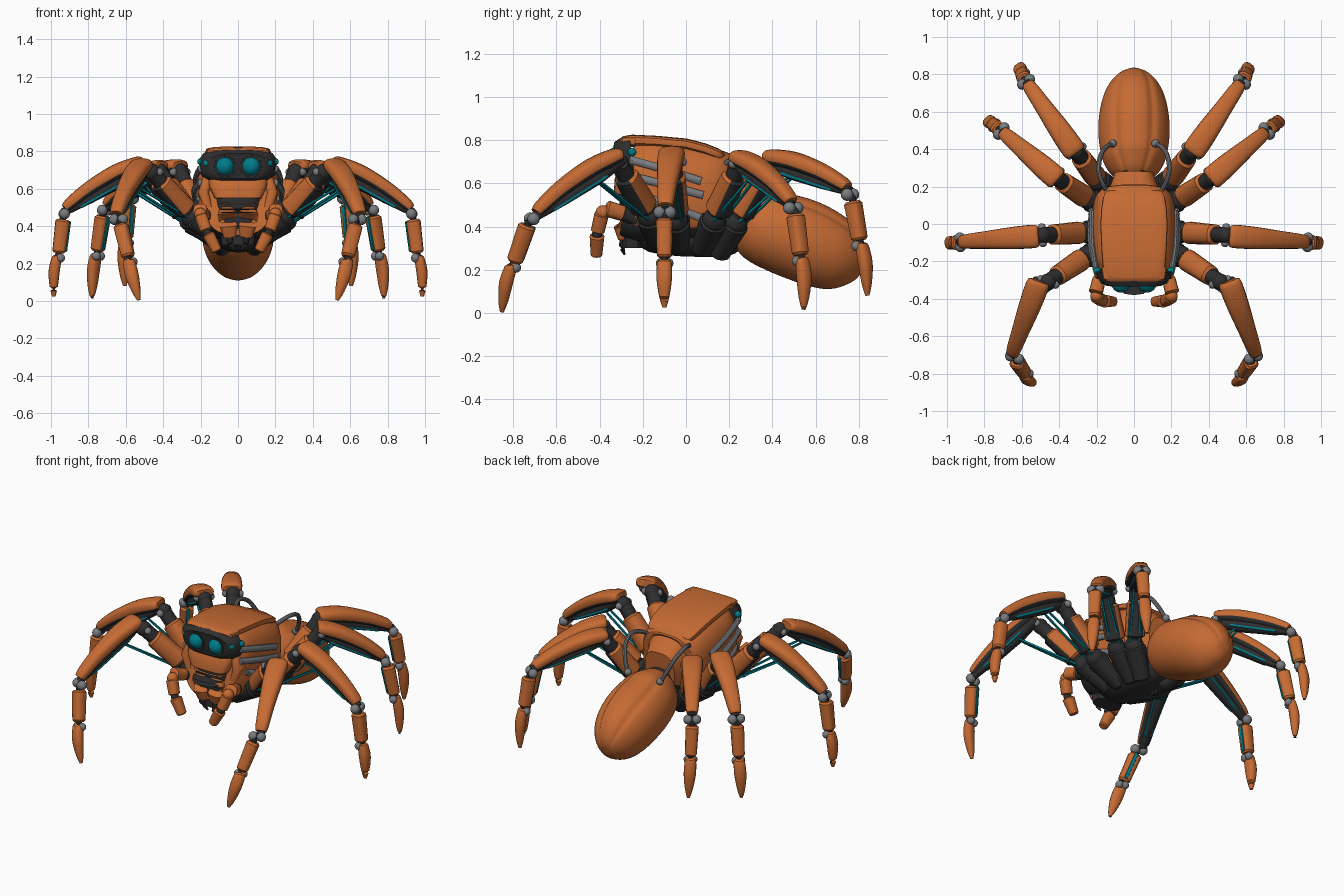
import bpy, bmesh, math
from mathutils import Vector as V

if "Cube" in bpy.data.objects:
    bpy.data.objects.remove(bpy.data.objects["Cube"])

def material(name, r, g, b):
    m = bpy.data.materials.new(name)
    m.diffuse_color = (r, g, b, 1)
    m.use_nodes = True
    m.node_tree.nodes["Principled BSDF"].inputs["Base Color"].default_value = m.diffuse_color
    return m

ORANGE = material("burnt orange", .56, .145, .033)
DARK = material("charcoal", .028, .028, .03)
TEAL = material("teal", .0, .2, .25)
GREY = material("steel grey", .19, .2, .215)
UP = V((0, 0, 1))

def finish(name, bm, mats, mirror):
    bmesh.ops.recalc_face_normals(bm, faces=bm.faces)
    me = bpy.data.meshes.new(name)
    bm.to_mesh(me)
    bm.free()
    for m in mats:
        me.materials.append(m)
    for f in me.polygons:
        f.use_smooth = True
    me.set_sharp_from_angle(angle=math.radians(35))
    ob = bpy.data.objects.new(name, me)
    bpy.context.collection.objects.link(ob)
    if mirror:
        ob.modifiers.new("mirror", 'MIRROR').use_mirror_merge = False
    return ob

def resample(rows, k):
    # smooth curve through rows of (x, y, z, half width, half height)
    out = []
    for i in range(len(rows) - 1):
        a, b, c, d = (rows[max(0, i - 1)], rows[i], rows[i + 1], rows[min(len(rows) - 1, i + 2)])
        for j in range(k):
            t = j / k
            out.append([.5 * (2 * q + (r - p) * t + (2 * p - 5 * q + 4 * r - s) * t * t
                              + (3 * q - p - 3 * r + s) * t ** 3) for p, q, r, s in zip(a, b, c, d)])
    return out + [list(rows[-1])]

def loft(name, rows, mat, side=None, n=16, p=2, k=1, mat2=None, cut=-.15, mirror=True, shape=None):
    rows = resample(rows, k)
    P = [V(r[:3]) for r in rows]
    side = V(side) if side else UP.cross(P[-1] - P[0])
    bm = bmesh.new()
    rings = []
    for i, r in enumerate(rows):
        t = (P[min(i + 1, len(P) - 1)] - P[max(i - 1, 0)]).normalized()
        s = (side - t * side.dot(t)).normalized()
        u = t.cross(s)
        if u.z < 0:
            u = -u
        ring = []
        for j in range(n):
            a = 2 * math.pi * j / n
            c, q = math.cos(a), math.sin(a)
            g = shape(a) if shape else 1
            x = math.copysign(abs(c) ** (2 / p), c) * r[3] * g
            y = math.copysign(abs(q) ** (2 / p), q) * r[4] * g
            ring.append(bm.verts.new(P[i] + s * x + u * y))
        rings.append(ring)
    for a, b in zip(rings, rings[1:]):
        for j in range(n):
            f = bm.faces.new((a[j], a[(j + 1) % n], b[(j + 1) % n], b[j]))
            if mat2 and math.sin(2 * math.pi * (j + .5) / n) < cut:
                f.material_index = 1
    for ring in (rings[0], rings[-1]):
        bm.faces.new(ring)
    return finish(name, bm, [mat, mat2] if mat2 else [mat], mirror)

def seg(name, a, b, w0, w1, mat, side=None, p=2.6, **kw):
    # limb segment with softened ends
    a, b = V(a), V(b)
    rows = [(*a.lerp(b, t), w, w) for t, w in ((0, w0 * .75), (.06, w0), (.94, w1), (1, w1 * .75))]
    return loft(name, rows, mat, side, p=p, **kw)

def ball(name, c, r, mat, mirror=True, scale=(1, 1, 1)):
    bm = bmesh.new()
    bmesh.ops.create_uvsphere(bm, u_segments=18, v_segments=12, radius=r)
    bmesh.ops.scale(bm, vec=scale, verts=bm.verts)
    bmesh.ops.translate(bm, vec=c, verts=bm.verts)
    return finish(name, bm, [mat], mirror)

def along_y(rows):
    return [(0, *r) for r in rows]

# thorax: orange shell, dark belly
loft("thorax", along_y([(-.27, .58, .185, .23), (-.2, .57, .215, .245), (-.05, .56, .225, .24), (.08, .55, .22, .225),
     (.155, .545, .2, .205), (.18, .54, .14, .18), (.27, .53, .105, .115)]), ORANGE, n=40, p=2.8, k=3,
     mat2=DARK, cut=-.55, mirror=False)
loft("thorax_top_plate", along_y([(-.275, .79, .15, .025), (-.25, .8, .165, .026), (0, .782, .18, .026), (.14, .738, .165, .026),
     (.165, .72, .15, .02)]), ORANGE, n=24, p=4, k=2, mirror=False)
loft("sternum", along_y([(-.24, .42, .08, .06), (-.15, .37, .14, .09), (.05, .35, .14, .09), (.2, .36, .09, .09),
     (.25, .4, .05, .05)]), DARK, k=3, mirror=False)
seg("waist", (0, .18, .5), (0, .32, .43), .08, .08, DARK, mirror=False)

# corrugated grey side bands
for i, path in enumerate([[(.2, -.26, .71), (.222, -.1, .665), (.222, .07, .61)],
                          [(.2, -.26, .635), (.232, -.1, .595), (.226, .08, .545)],
                          [(.207, -.22, .55), (.225, -.1, .505), (.215, .08, .435)]]):
    rows = resample([(*q, .014, .019) for q in path], 14)
    rows = [(*r[:3], r[3] * (1 + .25 * (j % 2)), r[4]) for j, r in enumerate(rows)]
    loft(f"side_band_{i + 1}", rows, GREY, side=(1, 0, 0), n=10)

# abdomen with two long grooves on top
def grooved(a):
    return 1 - sum(.06 * math.exp(-((a - math.radians(g)) / .09) ** 2) for g in (58, 122)) \
        + .015 * math.exp(-((a - math.pi / 2) / .3) ** 2)

loft("abdomen", along_y([(.235, .46, .06, .06), (.27, .445, .115, .12), (.34, .41, .165, .17), (.44, .37, .187, .185),
     (.54, .335, .19, .19), (.64, .29, .175, .182), (.715, .25, .147, .158), (.77, .22, .105, .115),
     (.805, .2, .055, .06), (.815, .195, .01, .01)]), ORANGE, n=72, k=4, mirror=False, shape=grooved)

# cables from thorax to abdomen
loft("cable", [(*q, .013, .013) for q in [(.125, .16, .66), (.16, .2, .705), (.188, .28, .725), (.18, .36, .69),
     (.15, .41, .61), (.11, .43, .53)]], GREY, side=(1, 0, 0), n=10, k=6)
ball("cable_socket", (.115, .43, .545), .022, GREY)

# face mask and eyes
loft("face_mask", along_y([(-.25, .725, .205, .098), (-.29, .72, .195, .092), (-.325, .715, .155, .075),
     (-.33, .715, .13, .06)]), DARK, n=24, p=3.2, mirror=False)
loft("brow", along_y([(-.235, .795, .175, .03), (-.295, .8, .165, .018), (-.305, .797, .15, .01)]), ORANGE,
     n=20, p=4, mirror=False)
ball("main_eye", (.07, -.315, .72), .052, TEAL)
loft("eye_rim", [(.07, -.30, .72, .062, .062), (.07, -.335, .72, .057, .057)], DARK, n=24)
ball("small_eye", (.165, -.3, .737), .021, TEAL)
ball("side_eye", (.198, -.25, .745), .02, TEAL)

# jaws
V_SIDE = (1, 0, 0)
loft("upper_jaw", [(0, -.25, .645, .16, .06), (0, -.27, .61, .155, .062), (0, -.275, .55, .125, .06), (0, -.27, .535, .11, .05)],
     ORANGE, V_SIDE, n=24, p=3.5, mirror=False)
loft("jaw_core", [(0, -.25, .56, .12, .06), (0, -.25, .3, .09, .05)], DARK, V_SIDE, p=3, mirror=False)
loft("cheek", [(.16, -.24, .65, .03, .04), (.185, -.25, .58, .03, .045), (.16, -.25, .5, .025, .04)], ORANGE, V_SIDE, p=3)
seg("jaw_band", (0, -.28, .495), (0, -.28, .47), .1, .1, DARK, V_SIDE, mirror=False).scale = (1, 1, 1)
loft("chelicera", [(.055, -.28, .485, .045, .035), (.056, -.295, .46, .052, .042), (.05, -.295, .4, .047, .04),
     (.042, -.285, .345, .036, .03)], ORANGE, V_SIDE, p=3)
loft("fang", [(.045, -.28, .36, .022, .022), (.04, -.295, .31, .016, .016), (.015, -.285, .27, .004, .004)],
     DARK, V_SIDE, n=10, k=3)

# palps
seg("palp_base", (.15, -.22, .43), (.19, -.31, .47), .035, .032, DARK)
seg("palp_upper", (.185, -.29, .46), (.205, -.37, .485), .036, .038, ORANGE)
ball("palp_joint", (.2, -.385, .465), .034, ORANGE)
seg("palp_middle", (.2, -.39, .46), (.17, -.41, .375), .034, .032, ORANGE, V_SIDE)
ball("palp_wrist", (.165, -.412, .365), .024, DARK)
seg("palp_tip", (.16, -.412, .36), (.11, -.415, .265), .034, .027, ORANGE, (0, 1, 0))

# legs: coxa start, coxa end, knee, shin start, shin end, ankle, lower ankle, tip
LEGS = {
    "front": [(.07, -.13, .33), (.25, -.17, .45), (.46, -.31, .69), (.51, -.31, .725), (.65, -.69, .46),
              (.63, -.73, .42), (.58, -.805, .21), (.53, -.853, .005)],
    "second": [(.07, -.03, .31), (.26, -.045, .43), (.49, -.06, .70), (.515, -.065, .735), (.92, -.095, .49),
               (.935, -.1, .45), (.962, -.1, .23), (.985, -.1, .025)],
    "third": [(.07, .07, .29), (.24, .13, .43), (.42, .25, .69), (.41, .24, .715), (.695, .485, .51),
              (.72, .505, .47), (.755, .535, .24), (.78, .545, .015)],
    "rear": [(.06, .15, .27), (.19, .23, .42), (.31, .39, .69), (.315, .385, .715), (.565, .745, .575),
             (.585, .77, .53), (.6, .81, .31), (.605, .84, .08)],
}
for leg, joints in LEGS.items():
    c0, c1, knee, s0, s1, m0, m1, tip = [V(q) for q in joints]
    nm = leg + "_leg_"
    flat = (s1 - s0).normalized()
    side = UP.cross(flat).normalized()
    up = flat.cross(side)
    out = V((flat.x, flat.y, 0)).normalized()
    # hip and thigh
    seg(nm + "coxa", c0, c1, .05, .064, DARK, p=2.2)
    ball(nm + "hip_joint", c1, .056, DARK)
    loft(nm + "thigh_core", [(*c1, .042, .042), (*knee, .042, .042)], DARK)
    seg(nm + "thigh", c1.lerp(knee, .14), c1.lerp(knee, .78), .06, .054, ORANGE, mat2=DARK, cut=-.6)
    ball(nm + "knee", knee, .046, DARK)
    for e in (-1, 1):
        ball(nm + "knee_pin", knee + side * e * .042, .022, GREY)
        o = side * e * .03
        seg(nm + "thigh_piston", c1 + o + V((0, 0, -.03)), s0.lerp(s1, .3) + o * .6 - up * .05, .007, .007, TEAL, n=8)
        # shin pistons and double ankle balls
        seg(nm + "shin_piston", s0.lerp(s1, .22) + o * .9 - up * .036, s0.lerp(s1, .85) + o * .6 - up * .028, .01, .008, TEAL, n=8)
        ball(nm + "ankle", s1.lerp(m0, .6) + side * e * .024, .029, GREY)
        ball(nm + "lower_ankle", m1 + side * e * .017 - out * .012, .024, GREY)
    # shin: orange shell over dark core
    bow = [(-.02, .048, .022, -.006), (.03, .062, .036, 0), (.3, .059, .042, .02), (.65, .047, .038, .02),
           (.92, .039, .032, .004), (1, .032, .024, -.005)]
    loft(nm + "shin_shell", [(*(s0.lerp(s1, t) + up * (h + .012)), w, d) for t, w, d, h in bow], ORANGE,
         side, n=20, p=2.6, k=3, mat2=DARK, cut=-.45)
    loft(nm + "shin_core", [(*(s0.lerp(s1, t) - up * d), w, w) for t, w, d in
         ((0, .036, .01), (.3, .036, .02), (.7, .028, .016), (1.05, .022, .005))], DARK, side, p=2.6)
    # lower leg and claw
    seg(nm + "shank", m0.lerp(m1, .06), m0.lerp(m1, .88), .039, .035, ORANGE, side, p=3)
    seg(nm + "shank_strut", m0.lerp(m1, .1) - out * .034, m0.lerp(m1, .85) - out * .032, .012, .012, TEAL, side, n=8)
    loft(nm + "ankle_core", [(*s1, .018, .018), (*m0, .018, .018), (*m1, .018, .018)], DARK, side, n=10)
    a = m1 + out * .008
    loft(nm + "claw", [(*(a + V((0, 0, .018))), .022, .016), (*a, .033, .026), (*(a.lerp(tip, .35) + out * .008), .036, .03),
         (*(a.lerp(tip, .75) + out * .004), .024, .022), (*tip, .009, .009)], ORANGE, side, k=3, p=2.4)
